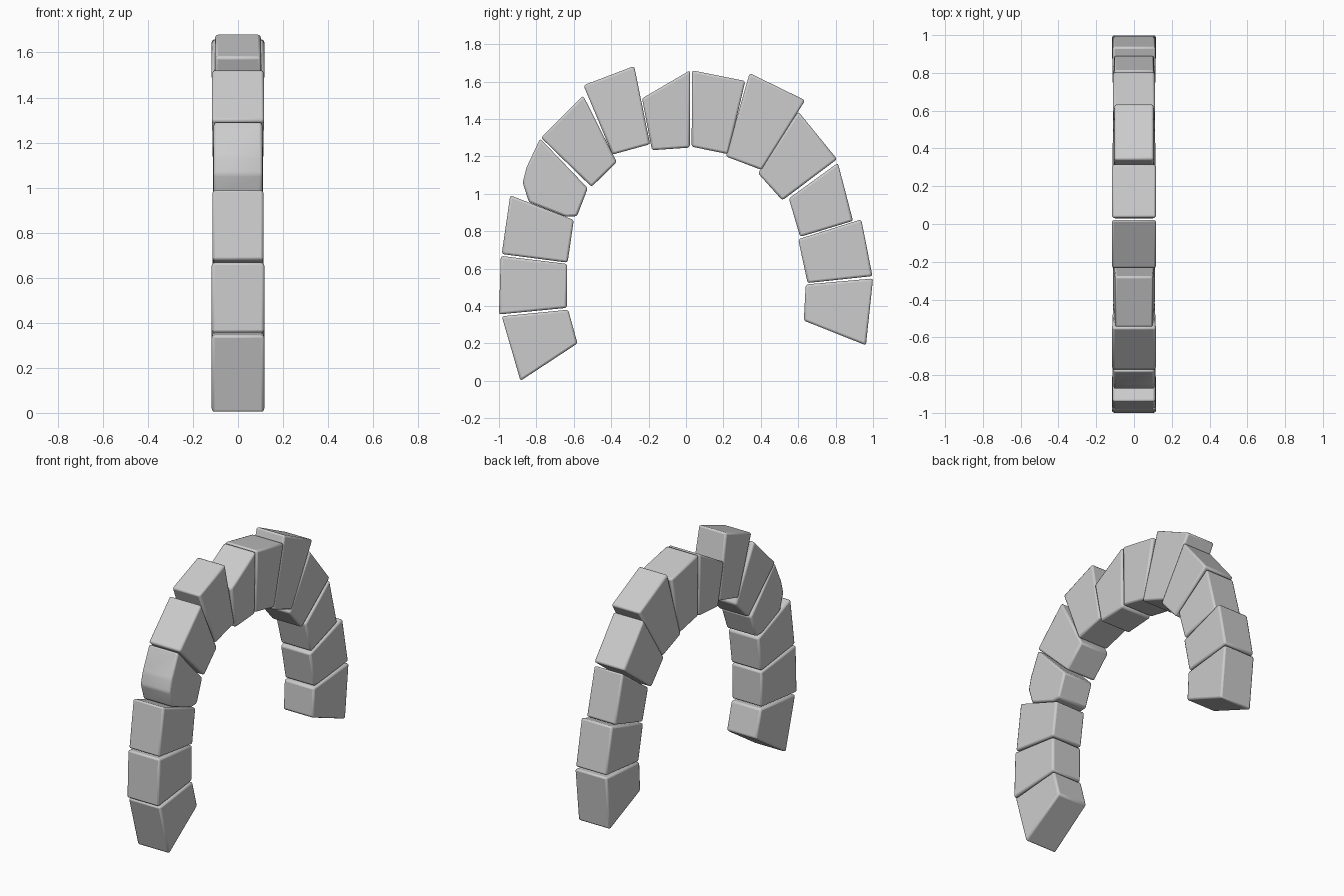
import bpy, bmesh

# Side outlines (y, z) of the arch stones: outer corners first, then inner ones.
# Each entry: half thickness at the outer end, half thickness at the inner end, outline
STONES = [
    (.117, .110, [(-.885, .0), (-.985, .345), (-.63, .38), (-.58, .20)]),
    (.117, .110, [(-1.0, .355), (-.99, .668), (-.635, .625), (-.637, .39)]),
    (.113, .112, [(-.985, .678), (-.94, .992), (-.60, .86), (-.633, .632)]),
    (.108, .110, [(-.84, .955), (-.873, 1.06), (-.853, 1.14), (-.78, 1.295),
                  (-.525, 1.03), (-.583, .88), (-.645, .878)]),
    (.116, .108, [(-.775, 1.30), (-.55, 1.525), (-.37, 1.17), (-.505, 1.037)]),
    (.101, .112, [(-.548, 1.58), (-.277, 1.683), (-.192, 1.265), (-.393, 1.21)]),
    (.117, .112, [(-.235, 1.51), (.022, 1.66), (.02, 1.247), (-.182, 1.233)]),
    (.117, .112, [(.033, 1.66), (.317, 1.603), (.225, 1.212), (.03, 1.252)]),
    (.104, .114, [(.34, 1.645), (.637, 1.50), (.405, 1.127), (.213, 1.20)]),
    (.111, .110, [(.60, 1.44), (.808, 1.185), (.515, .965), (.385, 1.11)]),
    (.106, .112, [(.812, 1.165), (.893, .855), (.61, .77), (.55, .975)]),
    (.114, .110, [(.937, .863), (.997, .56), (.65, .523), (.60, .757)]),
    (.117, .110, [(1.0, .547), (.962, .19), (.63, .322), (.64, .515)]),
]


def make_stone(name, outer, inner, outline):
    """Wedge-shaped stone spanning the arch thickness, with softened edges."""
    n = len(outline)
    split = (n + 1) // 2
    bm = bmesh.new()
    rings = []
    for side in (-1, 1):
        rings.append([bm.verts.new((side * (outer if i < split else inner), y, z))
                      for i, (y, z) in enumerate(outline)])
    bm.faces.new(rings[0])
    bm.faces.new(rings[1][::-1])
    for i in range(n):
        j = (i + 1) % n
        bm.faces.new((rings[0][i], rings[1][i], rings[1][j], rings[0][j]))
    bmesh.ops.recalc_face_normals(bm, faces=bm.faces)
    mesh = bpy.data.meshes.new(name)
    bm.to_mesh(mesh)
    bm.free()
    obj = bpy.data.objects.new(name, mesh)
    bpy.context.collection.objects.link(obj)

    # worn edges
    bevel = obj.modifiers.new("worn_edges", 'BEVEL')
    bevel.width = 0.012
    bevel.segments = 2
    bevel.limit_method = 'NONE'

    for o in bpy.context.selected_objects:
        o.select_set(False)
    obj.select_set(True)
    bpy.context.view_layer.objects.active = obj
    bpy.ops.object.shade_smooth_by_angle(angle=0.7)
    return obj


# Broken stone arch, built stone by stone from the front leg to the back leg
for k, (outer, inner, outline) in enumerate(STONES, 1):
    make_stone(f"arch_stone_{k:02d}", outer, inner, outline)
